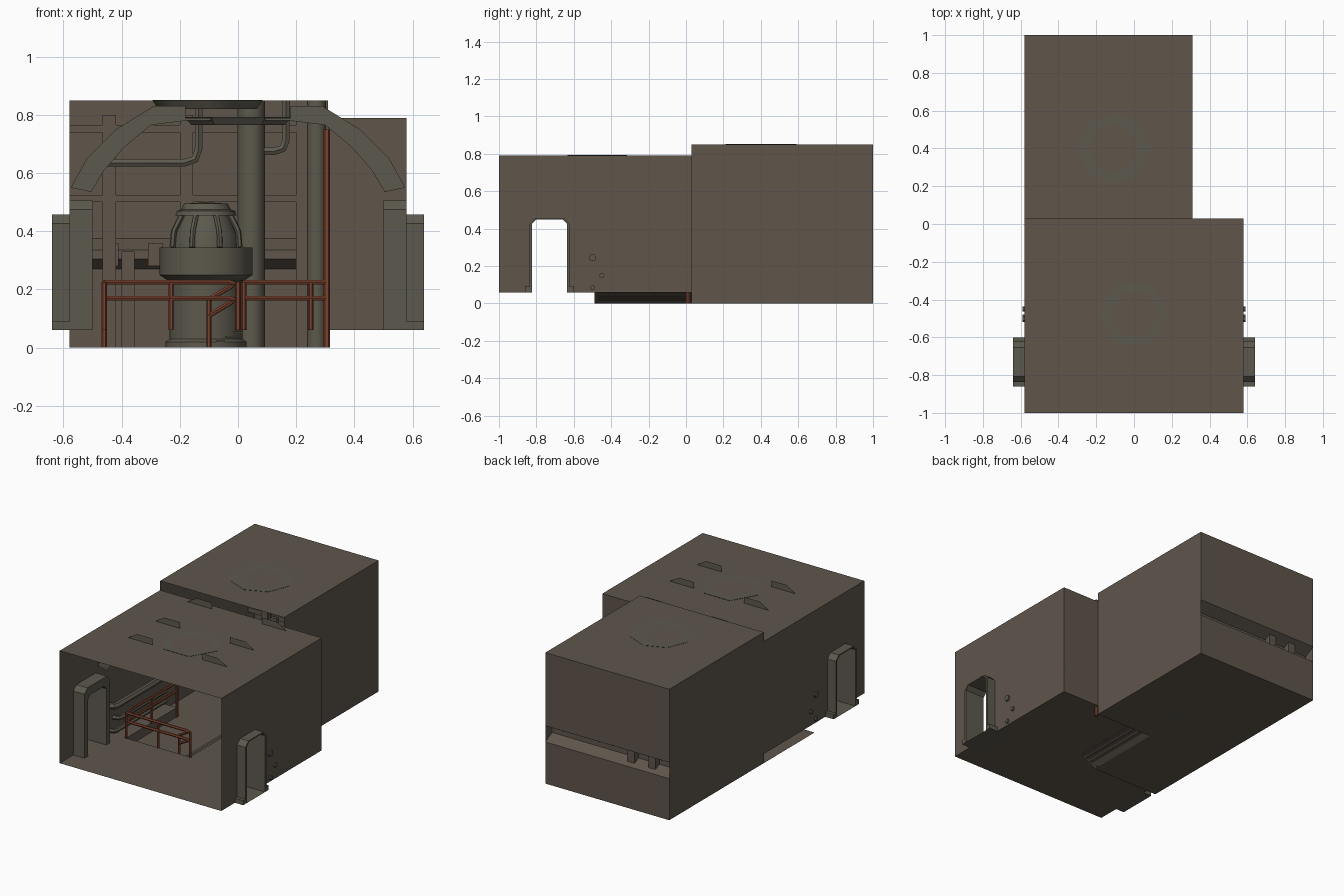
import bpy, bmesh, math
from mathutils import Vector

cube = bpy.data.objects.get("Cube")
if cube:
    bpy.data.objects.remove(cube)


def material(name, rgb):
    m = bpy.data.materials.new(name)
    m.use_nodes = True
    m.diffuse_color = (*rgb, 1)
    bsdf = next(n for n in m.node_tree.nodes if n.type == 'BSDF_PRINCIPLED')
    bsdf.inputs["Base Color"].default_value = (*rgb, 1)
    return m


WALL = material("brown grey wall", (0.115, 0.092, 0.071))
METAL = material("olive grey metal", (0.108, 0.1, 0.074))
RUST = material("rust red rail", (0.2, 0.055, 0.028))


def mesh_object(name, bm, mat):
    me = bpy.data.meshes.new(name)
    bm.to_mesh(me)
    bm.free()
    me.materials.append(mat)
    ob = bpy.data.objects.new(name, me)
    bpy.context.collection.objects.link(ob)
    return ob


def sheets(name, polygons, mat=WALL):
    bm = bmesh.new()
    for poly in polygons:
        bm.faces.new([bm.verts.new(p) for p in poly])
    return mesh_object(name, bm, mat)


def box(name, lo, hi, mat=METAL):
    bm = bmesh.new()
    bmesh.ops.create_cube(bm, size=1)
    for v in bm.verts:
        v.co = [(a + b) / 2 + c * (b - a) for a, b, c in zip(lo, hi, v.co)]
    return mesh_object(name, bm, mat)


def smooth(ob):
    bpy.ops.object.select_all(action='DESELECT')
    ob.select_set(True)
    bpy.context.view_layer.objects.active = ob
    bpy.ops.object.shade_smooth_by_angle(angle=math.radians(40))


def lathe(name, profile, centre, sides=16, mat=METAL):
    bm = bmesh.new()
    verts = [bm.verts.new((r, 0, z)) for r, z in profile]
    edges = [bm.edges.new(p) for p in zip(verts, verts[1:])]
    bmesh.ops.spin(bm, geom=verts + edges, axis=(0, 0, 1), cent=(0, 0, 0),
                   angle=2 * math.pi, steps=sides)
    bmesh.ops.remove_doubles(bm, verts=bm.verts, dist=0.0005)
    bmesh.ops.recalc_face_normals(bm, faces=bm.faces)
    bmesh.ops.translate(bm, verts=bm.verts, vec=(*centre, 0))
    ob = mesh_object(name, bm, mat)
    smooth(ob)
    return ob


def pipe(name, points, radius, mat=METAL, bend=0.03):
    # Swept tube with rounded corners
    pts = [Vector(p) for p in points]
    path = [pts[0]]
    for a, b, c in zip(pts, pts[1:], pts[2:]):
        start = b + (a - b).normalized() * bend
        end = b + (c - b).normalized() * bend
        path += [start, (start + end + 2 * b) / 4, end]
    path.append(pts[-1])
    cu = bpy.data.curves.new(name, 'CURVE')
    cu.dimensions = '3D'
    cu.bevel_depth = radius
    cu.bevel_resolution = 1
    cu.use_fill_caps = True
    sp = cu.splines.new('POLY')
    sp.points.add(len(path) - 1)
    for p, co in zip(sp.points, path):
        p.co = (*co, 1)
    ob = bpy.data.objects.new(name, cu)
    bpy.context.collection.objects.link(ob)
    cu.materials.append(mat)
    bpy.ops.object.select_all(action='DESELECT')
    ob.select_set(True)
    bpy.context.view_layer.objects.active = ob
    bpy.ops.object.convert(target='MESH')
    smooth(bpy.context.object)


W, R = 0.58, 0.31                  # half width of front room, rear room left wall
F, M, B = -1.0, 0.03, 1.0          # front, joint and back
STEP, LOW, HIGH = 0.06, 0.79, 0.85
DOOR, PIT = -0.73, -0.49


def arch_outline(half, top, cut):
    half_line = [(-half, STEP), (-half, top - cut), (cut - half, top)]
    return half_line + [(-y, z) for y, z in reversed(half_line)]


def rect_z(x0, x1, y0, y1, z):
    return [(x0, y0, z), (x1, y0, z), (x1, y1, z), (x0, y1, z)]


# Front room: roof, floor around the pit, return wall, side walls with doorways
opening = arch_outline(0.094, 0.45, 0.025)
sheets("front_room_roof", [rect_z(-W, W, F, M, LOW)])
sheets("front_room_floor", [rect_z(-W, W, F, PIT, STEP),
                            rect_z(-W, -0.46, PIT, M, STEP),
                            rect_z(0, W, PIT, M, STEP)])
sheets("return_wall", [[(R, M, STEP), (W, M, STEP), (W, M, LOW), (R, M, LOW)]])
for side, s in (("left", W), ("right", -W)):
    outline = [(F, LOW), (F, STEP)] + [(DOOR + y, z) for y, z in opening] + [(M, STEP), (M, LOW)]
    sheets(side + "_front_wall", [[(s, y, z) for y, z in outline]])

# Sunken floor, ramp with treads
sheets("pit_floor", [rect_z(-W, -0.1, PIT, M, 0)])
sheets("pit_side", [[(-0.46, PIT, 0), (-0.46, M, 0), (-0.46, M, STEP), (-0.46, PIT, STEP)]])
sheets("ramp", [[(-0.1, PIT, 0), (0, PIT, STEP), (0, M, STEP), (-0.1, M, 0)]])
for i in range(3):
    x = -0.075 + i * 0.03
    box("stair_tread", (x, PIT + 0.02, 0.02 + i * 0.015), (x + 0.03, M, 0.025 + i * 0.015), WALL)

# Rear room with a tapered slot across the back wall
sheets("rear_room_roof", [rect_z(-W, R, M, B, HIGH)])
sheets("rear_room_floor", [rect_z(-W, R, M, B, 0)])
for side, x in (("left", R), ("right", -W)):
    sheets(side + "_rear_wall", [[(x, M, 0), (x, B, 0), (x, B, HIGH), (x, M, HIGH)]])
back = [(B, 0), (B, 0.27), (0.93, 0.305), (0.93, 0.335), (B, 0.375), (B, HIGH)]
sheets("back_wall", [[(-W, a, c), (R, a, c), (R, b, d), (-W, b, d)]
                     for (a, c), (b, d) in zip(back, back[1:])])
for x in (-0.31, -0.46):
    box("slot_post", (x, 0.92, 0.28), (x + 0.05, 0.97, 0.36), WALL)


# Door tunnels: nested shells joined by rims
def door_frame(name, x0, x1, half, top):
    outer, inner = arch_outline(half, top, 0.03), opening
    polys = []
    for i in range(len(outer) - 1):
        def seg(a, xa, b, xb):
            return [(x, DOOR + y, z) for x, (y, z) in
                    ((xa, a[i]), (xa, a[i + 1]), (xb, b[i + 1]), (xb, b[i]))]
        polys += [seg(outer, x0, outer, x1), seg(inner, x0, inner, x1),
                  seg(outer, x0, inner, x0), seg(outer, x1, inner, x1)]
    polys.append(rect_z(x0, x1, DOOR - half, DOOR + half, STEP))
    sheets(name, polys, METAL)


for side, s in (("left", 1), ("right", -1)):
    door_frame(side + "_outer_door_frame", s * W, s * 0.64, 0.107, 0.457)
    door_frame(side + "_inner_door_frame", s * 0.5, s * W, 0.13, 0.505)
    for d in (-1, 1):
        y = DOOR + d * 0.112
        xs = sorted((s * W, s * 0.64))
        box(side + "_door_foot", (xs[0], y - 0.018, STEP), (xs[1], y + 0.018, 0.09))
    # Wall pipes bending through the side walls
    for y, z, r in ((-0.5, 0.245, 0.02), (-0.45, 0.15, 0.014), (-0.5, 0.085, 0.014)):
        pipe(side + "_wall_pipe", [(s * 0.59, y, z), (s * 0.54, y, z), (s * 0.54, M, z)], r, bend=0.025)

# Arched roof ribs
outer = [(0.575, 0.55), (0.52, 0.65), (0.42, 0.75), (0.29, 0.83), (0.18, 0.83)]
inner = [(0.18, 0.78), (0.3, 0.765), (0.39, 0.69), (0.46, 0.61), (0.505, 0.535)]
for y in (-0.62, -0.34, -0.01):
    sheets("roof_rib", [[(s * x, y, z) for x, z in outer + inner] for s in (1, -1)]
           + [[(-0.18, y, 0.78), (0.18, y, 0.78), (0.18, y, LOW), (-0.18, y, LOW)]], METAL)

# Ceiling rings
lathe("front_ceiling_ring", [(0.13, 0.765), (0.16, 0.765), (0.185, 0.793), (0.13, 0.793)],
      (0, -0.475), 6)
lathe("rear_ceiling_ring", [(0.13, 0.82), (0.17, 0.82), (0.19, 0.852), (0.13, 0.852)],
      (-0.105, 0.4), 8)

# Machine in the rear room
core = (-0.11, 0.42)
lathe("machine_base", [(0, 0), (0.14, 0), (0.14, 0.02), (0.125, 0.03), (0.125, 0.24), (0, 0.24)], core)
lathe("machine_drum", [(0, 0.225), (0.13, 0.23), (0.16, 0.25), (0.16, 0.345), (0, 0.345)], core)
lathe("machine_dome", [(0.115, 0.345), (0.11, 0.39), (0.08, 0.455), (0, 0.455)], core)
lathe("machine_cap", [(0, 0.45), (0.105, 0.455), (0.1, 0.47), (0.085, 0.475), (0.075, 0.495), (0, 0.5)], core)
for k in range(8):
    c, s = math.cos(math.tau * (k + 0.5) / 8), math.sin(math.tau * (k + 0.5) / 8)
    pipe("machine_rib", [(core[0] + r * c, core[1] + r * s, z) for r, z in
                         ((0.125, 0.345), (0.12, 0.4), (0.088, 0.46))], 0.01, bend=0.01)

# Columns, wall strips and service pipes
lathe("large_column", [(0.047, 0), (0.047, HIGH)], (0.045, 0.75))
lathe("corner_column", [(0.032, 0), (0.032, HIGH)], (0.27, 0.2))
for x, top in ((-0.465, 0.8), (-0.4, 0.33), (-0.2, 0.8), (0.2, 0.8)):
    box("wall_strip", (x, 0.9, 0), (x + 0.045, 0.92, top), WALL)
for z in (0.5, 0.74):
    box("wall_beam", (-W, 0.895, z), (R, 0.92, z + 0.025), WALL)
pipe("bent_service_pipe", [(-0.46, 0.6, 0.635), (-0.135, 0.6, 0.635), (-0.135, 0.6, HIGH)], 0.015, bend=0.05)
pipe("short_service_pipe", [(0.09, 0.6, 0.675), (0.165, 0.6, 0.675), (0.165, 0.6, HIGH)], 0.015, bend=0.04)
sheets("wall_panel", [[(0.35, 0.025, 0.3), (0.49, 0.025, 0.29), (0.5, 0.025, 0.485), (0.36, 0.025, 0.495)]])

# Railings and the tall rust pipe
for z in (0.225, 0.17):
    pipe("pit_rail", [(-0.46, M, z), (-0.46, PIT, z), (0, PIT, z), (-0.1, PIT + 0.03, z - 0.06)], 0.009, RUST)
    pipe("rear_rail", [(0.02, 0, z), (R - 0.01, 0, z)], 0.009, RUST)
for x, y, z in ((-0.46, PIT, STEP), (-0.46, M, 0), (-0.46, -0.23, STEP), (-0.23, PIT, STEP),
                (0, PIT, STEP), (0.02, 0, STEP), (0.25, 0, STEP)):
    pipe("rail_post", [(x, y, z), (x, y, 0.225)], 0.009, RUST)
pipe("stair_post", [(-0.1, PIT + 0.03, 0), (-0.1, PIT + 0.03, 0.165)], 0.009, RUST)
pipe("tall_pipe", [(R - 0.005, 0.01, 0), (R - 0.005, 0.01, 0.75)], 0.012, RUST)
